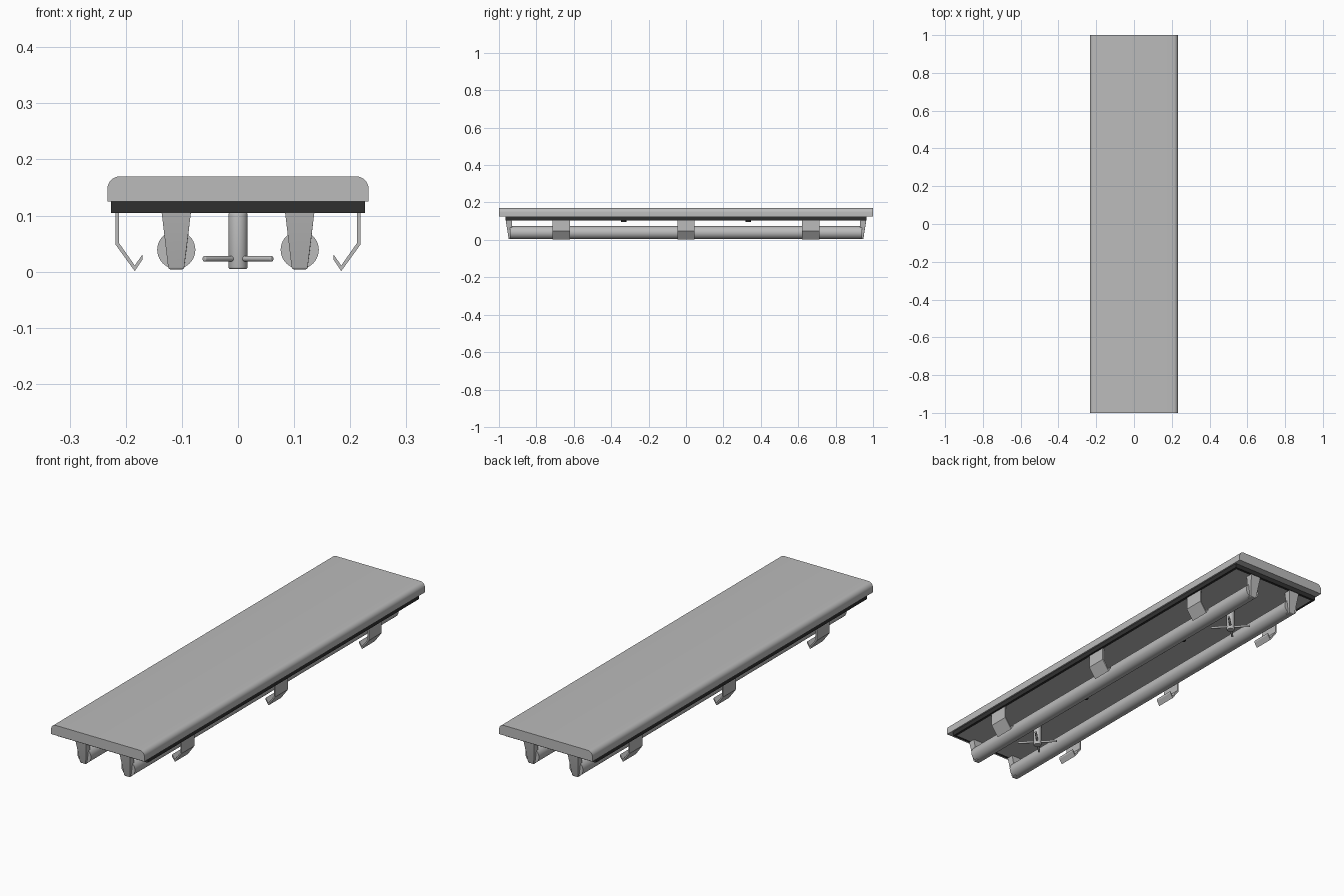
import bpy, bmesh, math
from mathutils import Matrix, Vector

cube = bpy.data.objects.get("Cube")
if cube:
    bpy.data.objects.remove(cube, do_unlink=True)


def material(name, value):
    m = bpy.data.materials.new(name)
    m.use_nodes = True
    col = (value, value, value, 1)
    m.diffuse_color = col
    m.node_tree.nodes["Principled BSDF"].inputs["Base Color"].default_value = col
    return m


grey = material("light grey", 0.5)
black = material("black rubber", 0.03)


def add_object(name, bm, mat, smooth=False):
    bmesh.ops.recalc_face_normals(bm, faces=bm.faces)
    me = bpy.data.meshes.new(name)
    bm.to_mesh(me)
    bm.free()
    me.materials.append(mat)
    ob = bpy.data.objects.new(name, me)
    bpy.context.collection.objects.link(ob)
    if smooth:
        bpy.ops.object.select_all(action="DESELECT")
        ob.select_set(True)
        bpy.context.view_layer.objects.active = ob
        bpy.ops.object.shade_smooth_by_angle(angle=math.radians(35))
    return ob


def extrude_y(name, points, y0, y1, mat, smooth=False):
    """Prism from an x-z outline."""
    bm = bmesh.new()
    face = bm.faces.new([bm.verts.new((x, y0, z)) for x, z in points])
    ext = bmesh.ops.extrude_face_region(bm, geom=[face])["geom"]
    bmesh.ops.translate(bm, vec=(0, y1 - y0, 0),
                        verts=[v for v in ext if isinstance(v, bmesh.types.BMVert)])
    return add_object(name, bm, mat, smooth)


def box(name, lo, hi, mat):
    outline = [(lo[0], lo[2]), (hi[0], lo[2]), (hi[0], hi[2]), (lo[0], hi[2])]
    return extrude_y(name, outline, lo[1], hi[1], mat)


def rod(name, centre, axis, radius, length, mat, bevel=0.0, sides=32):
    """Cylinder along any axis with optionally rounded rims."""
    bm = bmesh.new()
    bmesh.ops.create_cone(bm, cap_ends=True, segments=sides, radius1=radius,
                          radius2=radius, depth=length)
    if bevel:
        rims = [e for e in bm.edges if abs(e.verts[0].co.z - e.verts[1].co.z) < 1e-5]
        bmesh.ops.bevel(bm, geom=rims, offset=bevel, segments=3, profile=0.5,
                        affect="EDGES")
    turn = Vector((0, 0, 1)).rotation_difference(Vector(axis)).to_matrix().to_4x4()
    bmesh.ops.transform(bm, matrix=Matrix.Translation(centre) @ turn, verts=bm.verts)
    return add_object(name, bm, mat, smooth=True)


# Cover slab with rounded long top edges
W, R, LOW, TOP = 0.233, 0.023, 0.125, 0.17
outline = [(-W, LOW), (W, LOW)]
for side, start in ((1, 0), (-1, 90)):
    for i in range(9):
        a = math.radians(start + 90 * i / 8)
        outline.append((side * (W - R) + R * math.cos(a), TOP - R + R * math.sin(a)))
extrude_y("cover", outline, -1, 1, grey, smooth=True)

# Rubber gasket frame around the base plate
GX, GY, GZ, GW = 0.226, 0.966, 0.105, 0.012
for s, side in ((1, "left"), (-1, "right")):
    xs = sorted((s * GX, s * (GX - GW)))
    box("gasket_" + side, (xs[0], -GY, GZ), (xs[1], GY, LOW), black)
for s, side in ((-1, "front"), (1, "back")):
    ys = sorted((s * GY, s * (GY - GW)))
    box("gasket_" + side, (GW - GX, ys[0], GZ), (GX - GW, ys[1], LOW), black)
box("base_plate", (GW - GX, GW - GY, GZ), (GX - GW, GY - GW, LOW), grey)

# Tubes and their tapered end holders
for s, side in ((1, "left"), (-1, "right")):
    x = s * 0.11
    rod("tube_" + side, (x, 0, 0.039), (0, 1, 0), 0.034, 1.88, grey, sides=40)
    for e, end in ((-1, "front"), (1, "back")):
        bm = bmesh.new()
        bmesh.ops.create_cube(bm, size=1)
        for v in bm.verts:
            top, outer = v.co.z > 0, v.co.y * e > 0
            half = 0.026 if top else 0.014
            y = (0.964 if top else 0.948) if outer else (0.932 if top else 0.925)
            v.co = (x + math.copysign(half, v.co.x), e * y, GZ if top else 0.004)
        foot = [ed for ed in bm.edges if all(v.co.z < 0.05 for v in ed.verts)]
        bmesh.ops.bevel(bm, geom=foot, offset=0.004, segments=3, profile=0.5,
                        affect="EDGES")
        add_object(f"holder_{side}_{end}", bm, grey, smooth=True)

# Bent spring clips along both long sides
clip = [(0.218, GZ), (0.218, 0.048), (0.184, 0.001), (0.170, 0.022), (0.170, 0.031),
        (0.184, 0.011), (0.212, 0.051), (0.212, GZ)]
for s, side in ((1, "left"), (-1, "right")):
    for y, place in ((-0.667, "front"), (0, "middle"), (0.667, "back")):
        extrude_y(f"clip_{side}_{place}", [(s * px, pz) for px, pz in clip],
                  y - 0.046, y + 0.046, grey)

# Centre posts with crossed arms, and small black studs
for s, place in ((-1, "front"), (1, "back")):
    y = s * 0.66
    rod("post_" + place, (0, y, 0.055), (0, 0, 1), 0.017, 0.1, grey, bevel=0.003)
    for k in (1, -1):
        rod(f"post_arm_{place}_{'a' if k > 0 else 'b'}", (0, y, 0.023),
            (1, k, 0), 0.005, 0.172, grey, bevel=0.002, sides=16)
    rod("stud_" + place, (0, s * 0.333, 0.103), (0, 0, 1), 0.014, 0.012, black, sides=24)
